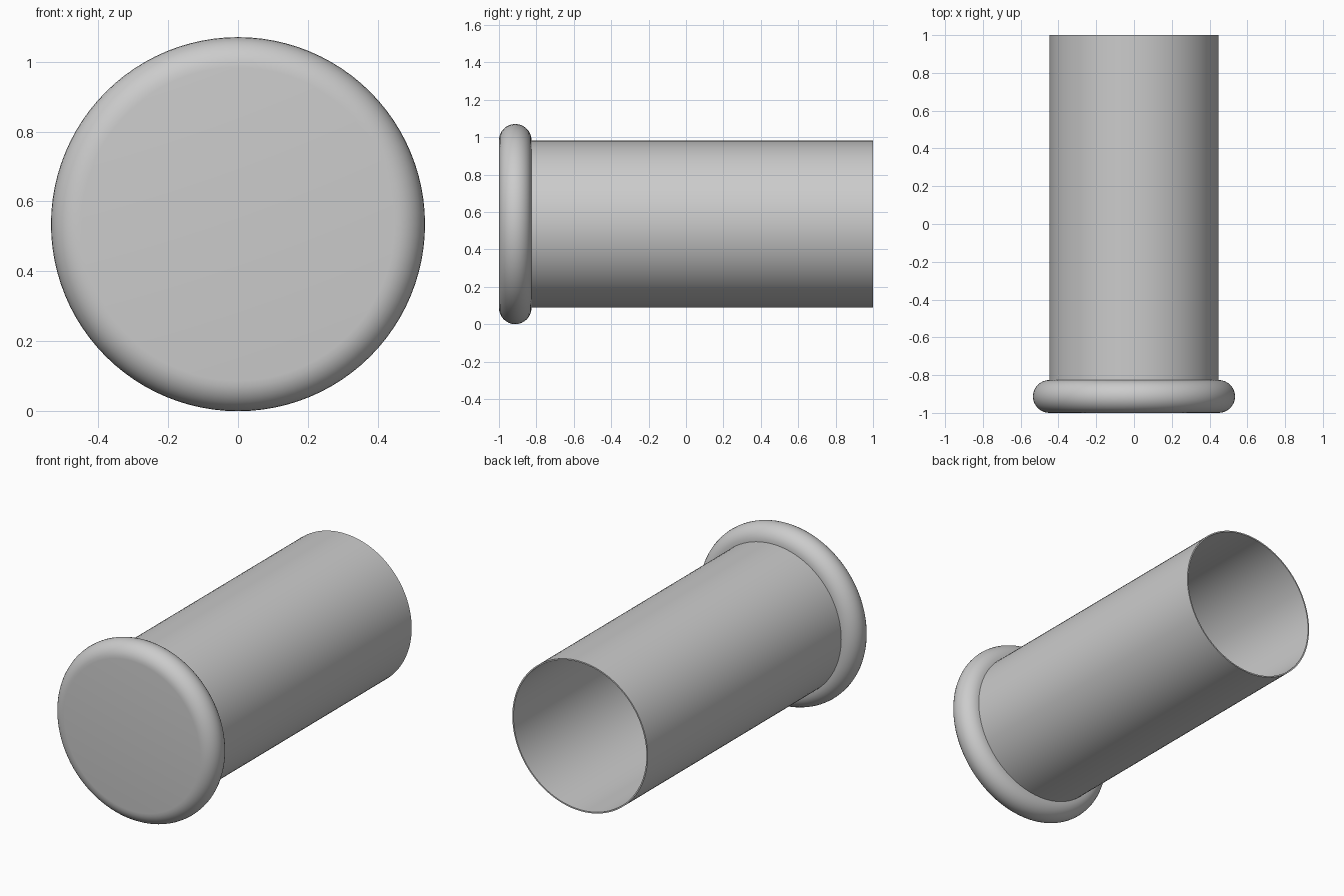
import bpy, bmesh, math
from mathutils import Matrix, Vector

cube = bpy.data.objects.get("Cube")
if cube:
    bpy.data.objects.remove(cube, do_unlink=True)

RIM_R, TUBE_R, WALL = 0.535, 0.447, 0.008
FRONT, BACK, LID_BACK = -1.0, 1.0, -0.826
SEGMENTS = 96

grey = bpy.data.materials.new("plain_grey")
grey.use_nodes = True
colour = (0.6, 0.6, 0.6, 1)
grey.diffuse_color = colour
grey.node_tree.nodes["Principled BSDF"].inputs["Base Color"].default_value = colour


def lathe(name, profile, closed=False):
    """Spin a (radius, y) profile about the long axis."""
    bm = bmesh.new()
    verts = [bm.verts.new((r, y, 0)) for r, y in profile]
    edges = [bm.edges.new(pair) for pair in zip(verts, verts[1:])]
    if closed:
        edges.append(bm.edges.new((verts[-1], verts[0])))
    bmesh.ops.spin(bm, geom=verts + edges, cent=(0, 0, 0), axis=(0, 1, 0),
                   angle=math.tau, steps=SEGMENTS, use_duplicate=False)
    bmesh.ops.remove_doubles(bm, verts=bm.verts, dist=0.0001)
    bmesh.ops.recalc_face_normals(bm, faces=bm.faces)
    bmesh.ops.translate(bm, verts=bm.verts, vec=(0, 0, RIM_R))
    mesh = bpy.data.meshes.new(name)
    bm.to_mesh(mesh)
    bm.free()
    obj = bpy.data.objects.new(name, mesh)
    bpy.context.collection.objects.link(obj)
    mesh.materials.append(grey)
    bpy.ops.object.select_all(action='DESELECT')
    obj.select_set(True)
    bpy.context.view_layer.objects.active = obj
    bpy.ops.object.shade_smooth_by_angle(angle=math.radians(35))
    return obj


# Disc with a fully rounded edge
half = (LID_BACK - FRONT) / 2
arc = []
for i in range(17):
    a = math.pi * i / 16
    arc.append((RIM_R - half + half * math.sin(a), FRONT + half - half * math.cos(a)))
lathe("rounded_end_cap", [(0, FRONT)] + arc + [(0, LID_BACK)])

# Thin-walled tube, open at the back
inner = TUBE_R - WALL
lathe("open_tube", [(TUBE_R, LID_BACK - 0.005), (TUBE_R, BACK),
                    (inner, BACK), (inner, LID_BACK - 0.005)], closed=True)
